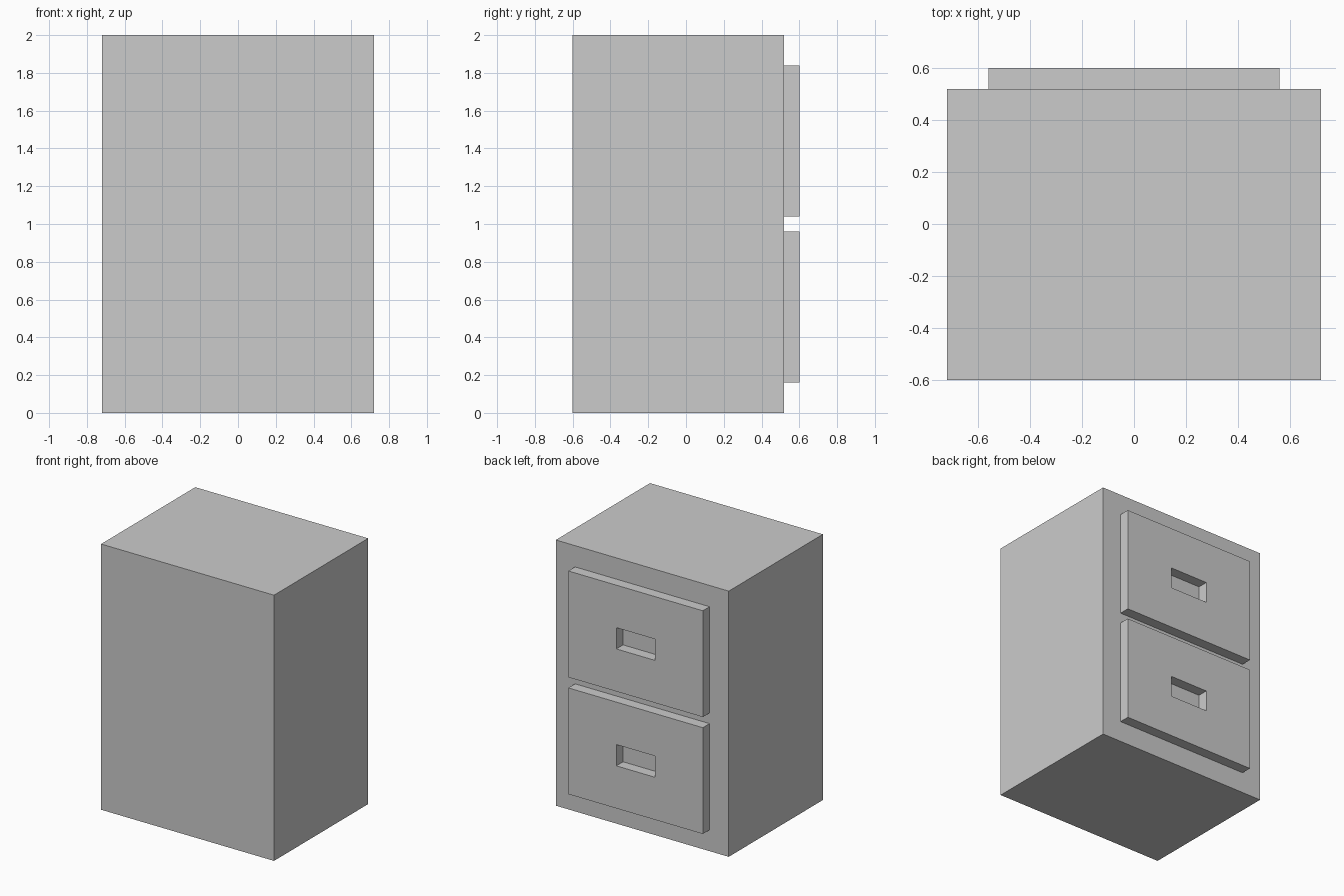
import bpy, bmesh

if "Cube" in bpy.data.objects:
    bpy.data.objects.remove(bpy.data.objects["Cube"])

def new_object(name, bm):
    bmesh.ops.recalc_face_normals(bm, faces=bm.faces)
    mesh = bpy.data.meshes.new(name)
    bm.to_mesh(mesh)
    bm.free()
    obj = bpy.data.objects.new(name, mesh)
    bpy.context.collection.objects.link(obj)
    return obj

def rect(bm, half_w, half_h, y, zc):
    return [bm.verts.new((sx * half_w, y, zc + sz * half_h))
            for sx, sz in ((-1, -1), (1, -1), (1, 1), (-1, 1))]

def bridge(bm, a, b):
    for i in range(4):
        j = (i + 1) % 4
        bm.faces.new((a[i], a[j], b[j], b[i]))

BACK, FACE, DRAWER_FACE = -0.6, 0.52, 0.6

# Cabinet body
bm = bmesh.new()
a, b = rect(bm, 0.72, 1.0, BACK, 1.0), rect(bm, 0.72, 1.0, FACE, 1.0)
bm.faces.new(a)
bm.faces.new(b)
bridge(bm, a, b)
new_object("cabinet_body", bm)

# Drawer fronts, each a slab with a rectangular finger opening down to the body
for name, zc in (("lower_drawer_front", 0.56), ("upper_drawer_front", 1.44)):
    bm = bmesh.new()
    loops = [rect(bm, 0.56, 0.4, FACE, zc), rect(bm, 0.56, 0.4, DRAWER_FACE, zc),
             rect(bm, 0.16, 0.08, DRAWER_FACE, zc), rect(bm, 0.16, 0.08, FACE, zc)]
    for i in range(4):
        bridge(bm, loops[i], loops[(i + 1) % 4])
    new_object(name, bm)
